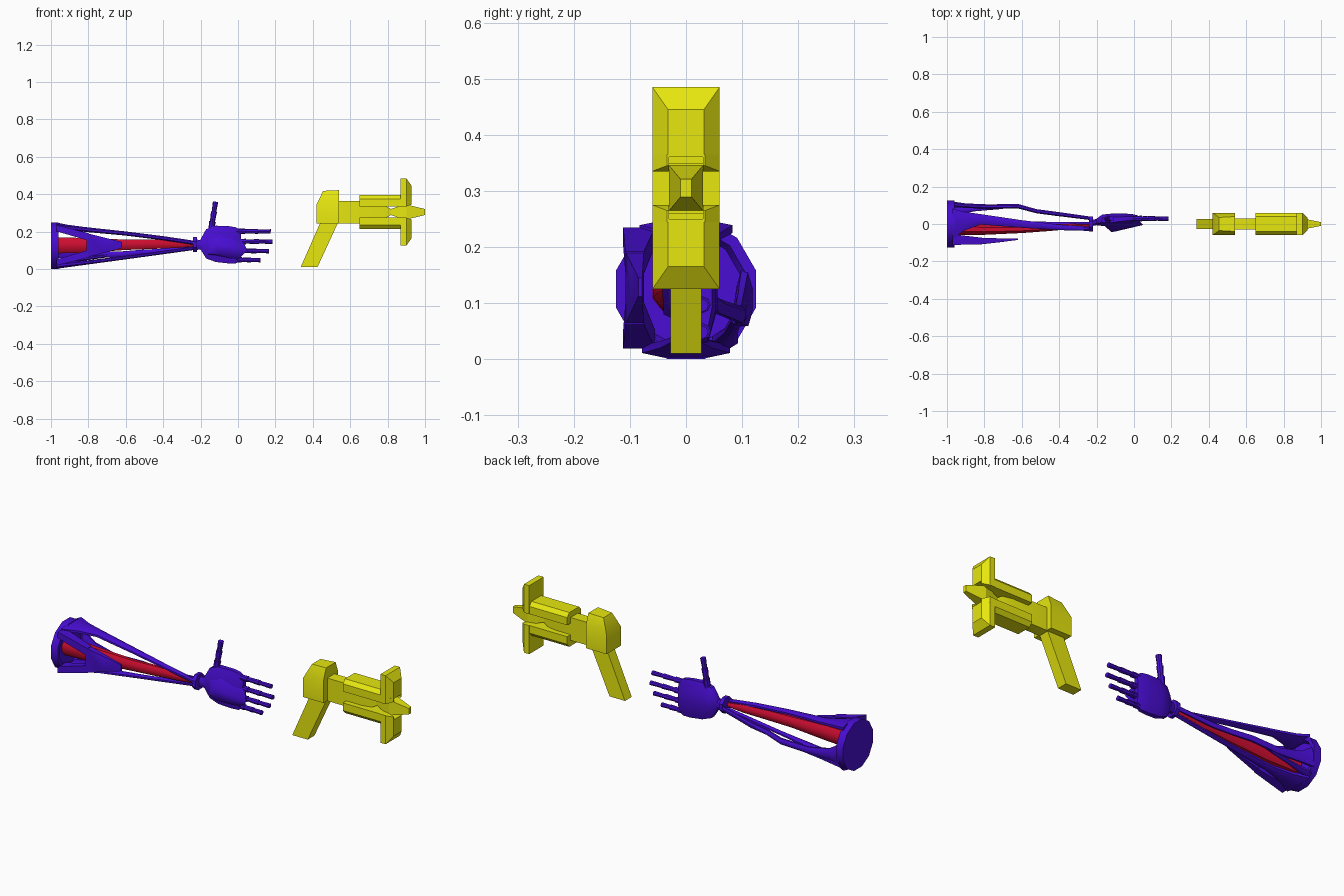
import bpy
import bmesh
from math import cos, sin, pi, radians
from mathutils import Vector

if "Cube" in bpy.data.objects:
    bpy.data.objects.remove(bpy.data.objects["Cube"], do_unlink=True)


def make_material(name, red, green, blue):
    material = bpy.data.materials.new(name)
    material.use_nodes = True
    colour = (red, green, blue, 1)
    material.diffuse_color = colour
    material.node_tree.nodes["Principled BSDF"].inputs["Base Color"].default_value = colour
    return material


violet = make_material("violet", 0.065, 0.004, 0.65)
crimson = make_material("crimson", 0.62, 0.004, 0.03)
yellow = make_material("yellow", 0.8, 0.8, 0.005)


def finish(name, bm, material, smooth_angle=40):
    """Turn a bmesh into a shaded, coloured object."""
    bmesh.ops.recalc_face_normals(bm, faces=bm.faces)
    mesh = bpy.data.meshes.new(name)
    bm.to_mesh(mesh)
    bm.free()
    mesh.materials.append(material)
    obj = bpy.data.objects.new(name, mesh)
    bpy.context.collection.objects.link(obj)
    bpy.ops.object.select_all(action="DESELECT")
    obj.select_set(True)
    bpy.context.view_layer.objects.active = obj
    bpy.ops.object.shade_smooth_by_angle(angle=radians(smooth_angle))
    return obj


def loft(name, rings, material, sides=8):
    """Skin elliptical sections given as (x, y, z, half depth, half height)."""
    bm = bmesh.new()
    loops = []
    for x, y, z, depth, height in rings:
        angles = [2 * pi * (i + 0.5) / sides for i in range(sides)]
        loops.append([bm.verts.new((x, y + depth * cos(a), z + height * sin(a))) for a in angles])
    for first, second in zip(loops, loops[1:]):
        for i in range(sides):
            j = (i + 1) % sides
            bm.faces.new((first[i], first[j], second[j], second[i]))
    bm.faces.new(loops[0])
    bm.faces.new(loops[-1])
    return finish(name, bm, material)


def hull(name, points, material, smooth_angle=30):
    """Convex solid around a handful of corners."""
    bm = bmesh.new()
    for point in points:
        bm.verts.new(point)
    result = bmesh.ops.convex_hull(bm, input=bm.verts)
    loose = [v for v in result["geom_interior"] if isinstance(v, bmesh.types.BMVert)]
    bmesh.ops.delete(bm, geom=loose, context="VERTS")
    bmesh.ops.dissolve_limit(bm, angle_limit=radians(1), verts=bm.verts, edges=bm.edges)
    return finish(name, bm, material, smooth_angle)


def slab(name, sections, material):
    """Convex solid from upright rectangles (x, y min, y max, z min, z max)."""
    corners = [(x, y, z) for x, a, b, low, high in sections for y in (a, b) for z in (low, high)]
    return hull(name, corners, material)


def prism(name, profile, half_width, material):
    """Convex side profile in x and z, extended across y."""
    return hull(name, [(x, y, z) for x, z in profile for y in (-half_width, half_width)], material)


# Elbow cup: closed behind, hollow in front
loft("elbow_cup", [(-1, 0, 0.125, 0.129, 0.129), (-0.96, 0, 0.125, 0.129, 0.129),
                   (-0.96, 0, 0.125, 0.11, 0.11), (-0.98, 0, 0.125, 0.1, 0.1)], violet, 12)

# Red core of the forearm
loft("forearm_core", [(-0.985, -0.025, 0.127, 0.038, 0.047), (-0.8, -0.03, 0.127, 0.03, 0.042),
                      (-0.6, -0.028, 0.13, 0.022, 0.03), (-0.45, -0.02, 0.133, 0.019, 0.027),
                      (-0.33, -0.012, 0.133, 0.015, 0.022), (-0.23, -0.008, 0.13, 0.008, 0.01)], crimson, 8)

# Long straps from elbow cup to wrist
loft("upper_strap", [(-0.97, 0.0, 0.232, 0.09, 0.018), (-0.91, 0.015, 0.222, 0.055, 0.016),
                     (-0.82, 0.025, 0.212, 0.03, 0.014), (-0.6, 0.0, 0.19, 0.022, 0.012),
                     (-0.4, -0.018, 0.165, 0.016, 0.012), (-0.23, -0.026, 0.14, 0.012, 0.012)], violet)
loft("lower_strap", [(-0.97, 0.0, 0.018, 0.085, 0.018), (-0.9, 0.0, 0.026, 0.05, 0.016),
                     (-0.8, 0.0, 0.036, 0.025, 0.012), (-0.55, 0.0, 0.068, 0.014, 0.01),
                     (-0.23, 0.0, 0.112, 0.01, 0.01)], violet)
loft("back_strap", [(-0.97, 0.105, 0.11, 0.016, 0.055), (-0.9, 0.098, 0.09, 0.013, 0.03),
                    (-0.78, 0.093, 0.075, 0.013, 0.018), (-0.62, 0.095, 0.08, 0.013, 0.016),
                    (-0.52, 0.068, 0.09, 0.012, 0.014), (-0.42, 0.055, 0.095, 0.012, 0.014),
                    (-0.23, 0.03, 0.125, 0.01, 0.012)], violet)
loft("back_strap_branch", [(-0.97, 0.07, 0.035, 0.025, 0.016), (-0.85, 0.08, 0.05, 0.013, 0.01),
                           (-0.7, 0.09, 0.072, 0.01, 0.01)], violet)

# Forked front strap
for label, side in (("upper", 1), ("lower", -1)):
    slab(label + "_front_fork",
         [(-0.97, -0.112, -0.055, 0.127 + side * 0.075, 0.127 + side * 0.108),
          (-0.8, -0.108, -0.075, 0.127 + side * 0.025, 0.127 + side * 0.065)], violet)
slab("front_strap_tip", [(-0.81, -0.108, -0.075, 0.062, 0.192), (-0.72, -0.098, -0.078, 0.088, 0.168),
                         (-0.62, -0.085, -0.078, 0.112, 0.145)], violet)

# Wrist
loft("wrist_ring", [(-0.24, 0, 0.132, 0.043, 0.043), (-0.22, 0, 0.132, 0.043, 0.043)], violet)
loft("wrist", [(-0.23, 0.005, 0.13, 0.018, 0.03), (-0.2, 0.01, 0.13, 0.018, 0.028),
               (-0.16, 0.015, 0.13, 0.025, 0.06)], violet)

# Palm with a raised heel
loft("palm", [(-0.2, 0.012, 0.132, 0.018, 0.03), (-0.17, 0.02, 0.135, 0.033, 0.085),
              (-0.12, 0.022, 0.135, 0.036, 0.105), (-0.05, 0.028, 0.13, 0.03, 0.108),
              (-0.01, 0.03, 0.127, 0.025, 0.104), (0.015, 0.032, 0.127, 0.016, 0.085)], violet)
hull("palm_heel", [(-0.17, 0, 0.17), (-0.17, 0, 0.08), (-0.12, -0.043, 0.14), (-0.1, -0.04, 0.08),
                   (-0.08, 0.02, 0.21), (0.0, 0.02, 0.05), (0.05, -0.005, 0.1), (0.02, 0.025, 0.16)], violet, 60)


def finger(name, start, end, thickness):
    """Three tapered joints in a row."""
    start, end = Vector(start), Vector(end)
    direction = end - start
    bm = bmesh.new()
    for i in range(3):
        result = bmesh.ops.create_cone(bm, cap_ends=True, segments=8, radius1=thickness * (0.8 - i * 0.06),
                                       radius2=thickness * (1 - i * 0.1), depth=direction.length / 3)
        turn = Vector((0, 0, 1)).rotation_difference(direction).to_matrix()
        bmesh.ops.rotate(bm, verts=result["verts"], matrix=turn)
        bmesh.ops.translate(bm, verts=result["verts"], vec=start + direction * (i + 0.5) / 3)
    return finish(name, bm, violet)


for name, height, tip in (("index_finger", 0.203, 0.175), ("middle_finger", 0.148, 0.185),
                          ("ring_finger", 0.098, 0.165), ("little_finger", 0.05, 0.12)):
    finger(name, (-0.03, 0.03, height), (tip, 0.028, height - 0.002), 0.015)
finger("thumb", (-0.145, 0.025, 0.2), (-0.12, 0.03, 0.36), 0.018)

# Tool handle and rear body
prism("handle", [(0.335, 0.01), (0.425, 0.01), (0.54, 0.26), (0.445, 0.26)], 0.028, yellow)
slab("rear_body", [(0.42, -0.06, 0.06, 0.245, 0.345), (0.455, -0.035, 0.035, 0.345, 0.418),
                   (0.54, -0.06, 0.06, 0.245, 0.365), (0.54, -0.04, 0.04, 0.365, 0.422)], yellow)

# Central bar, pointed at its front end
slab("central_bar", [(0.53, -0.03, 0.03, 0.245, 0.365), (0.74, -0.03, 0.03, 0.245, 0.365),
                     (0.82, -0.012, 0.012, 0.29, 0.32)], yellow)
slab("nozzle_base", [(0.8, -0.01, 0.01, 0.295, 0.315), (0.9, -0.03, 0.03, 0.26, 0.35)], yellow)
slab("nozzle", [(0.9, -0.03, 0.03, 0.265, 0.345), (1, -0.01, 0.01, 0.289, 0.321)], yellow)

# Twin barrels and front plates, mirrored about the bar
MID = 0.305
for label, side in (("upper", 1), ("lower", -1)):
    def level(offset):
        return MID + side * offset

    slab(label + "_barrel", [(0.65, -0.058, 0.058, level(0.03), level(0.07)),
                             (0.65, -0.04, 0.04, level(0.07), level(0.09)),
                             (0.89, -0.058, 0.058, level(0.03), level(0.07)),
                             (0.89, -0.04, 0.04, level(0.07), level(0.09))], yellow)
    slab(label + "_front_plate", [(0.87, -0.06, 0.06, level(0.055), level(0.18)),
                                  (0.9, -0.06, 0.06, level(0.055), level(0.18)),
                                  (0.928, -0.032, 0.032, level(0.055), level(0.14))], yellow)
    for edge, across in (("left", 1), ("right", -1)):
        slab(f"{label}_{edge}_plate_foot", [(0.87, across * 0.03, across * 0.06, level(0.03), level(0.06)),
                                            (0.9, across * 0.03, across * 0.06, level(0.03), level(0.06)),
                                            (0.928, across * 0.03, across * 0.034, level(0.04), level(0.06))],
             yellow)
